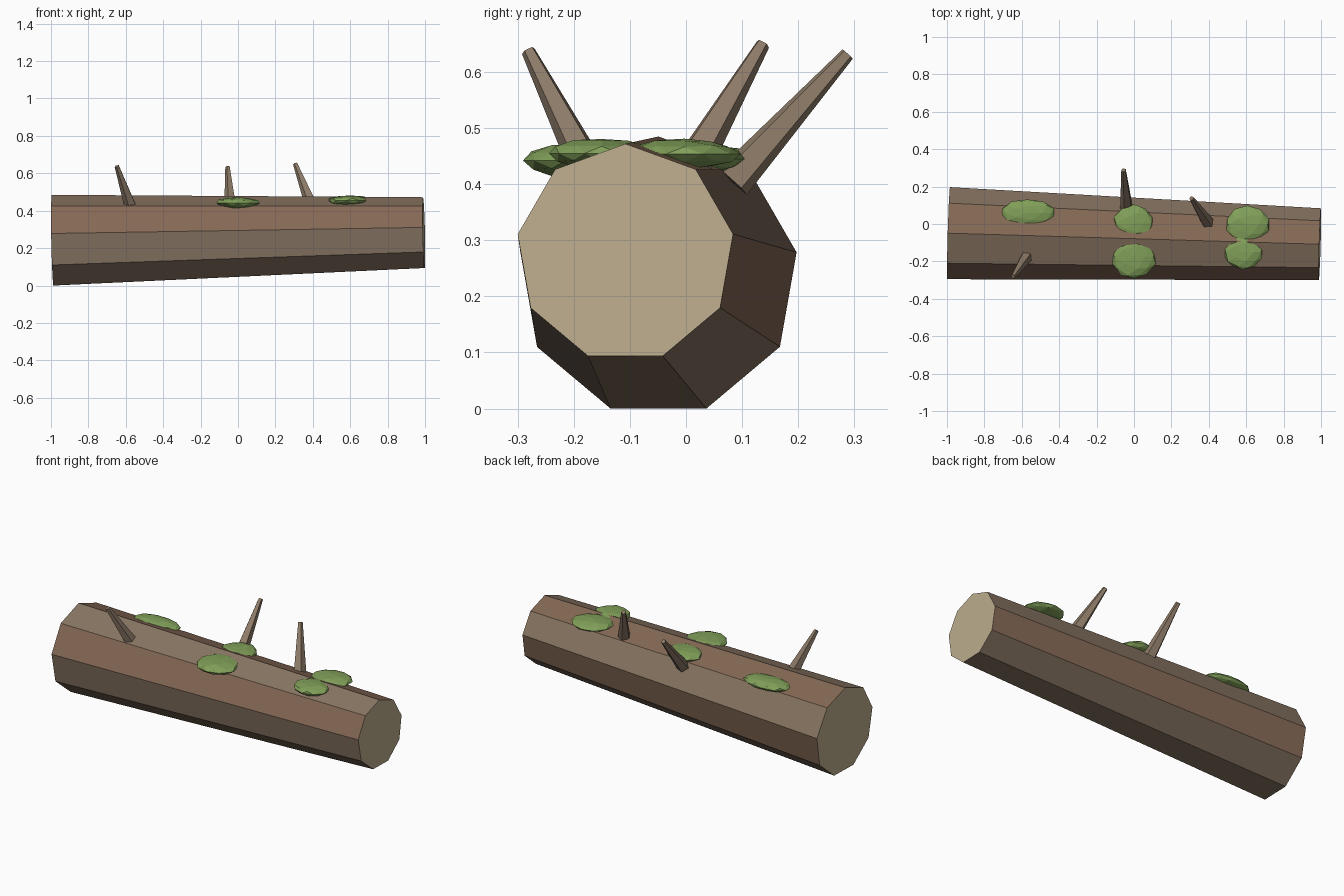
import bpy, bmesh, math, random
from mathutils import Vector

if "Cube" in bpy.data.objects:
    bpy.data.objects.remove(bpy.data.objects["Cube"])

random.seed(4)


def material(name, rgb):
    m = bpy.data.materials.new(name)
    m.diffuse_color = (*rgb, 1)
    m.use_nodes = True
    m.node_tree.nodes["Principled BSDF"].inputs["Base Color"].default_value = m.diffuse_color
    return m


bark = material("bark", (0.25, 0.18, 0.125))
red_bark = material("red_bark", (0.23, 0.14, 0.09))
cut_wood = material("cut_wood", (0.51, 0.42, 0.27))
twig = material("twig", (0.27, 0.20, 0.14))
moss = material("moss", (0.22, 0.35, 0.10))


def finish(bm, name, mats):
    bmesh.ops.recalc_face_normals(bm, faces=bm.faces)
    me = bpy.data.meshes.new(name)
    bm.to_mesh(me)
    bm.free()
    for m in mats:
        me.materials.append(m)
    ob = bpy.data.objects.new(name, me)
    bpy.context.collection.objects.link(ob)
    return ob


def tapered(name, a, b, ra, rb, sides, mats, side_mat=lambda i: 0, cap_mat=0):
    """Flat-sided tapered cylinder from a to b, first vertex pointing up."""
    a, b = Vector(a), Vector(b)
    d = (b - a).normalized()
    u = Vector((0, 1, 0))
    u = (u - u.dot(d) * d).normalized()
    v = d.cross(u)
    bm = bmesh.new()
    rings = []
    for c, r in ((a, ra), (b, rb)):
        ring = []
        for i in range(sides):
            t = math.pi / 2 + 2 * math.pi * i / sides
            ring.append(bm.verts.new(c + r * (math.cos(t) * u + math.sin(t) * v)))
        rings.append(ring)
    for i in range(sides):
        j = (i + 1) % sides
        f = bm.faces.new((rings[0][i], rings[0][j], rings[1][j], rings[1][i]))
        f.material_index = side_mat(i)
    for ring in rings:
        bm.faces.new(ring).material_index = cap_mat
    return finish(bm, name, mats)


# Nine-sided trunk with some redder bark strips and pale cut ends
tapered("log", (-0.991, -0.049, 0.235), (0.994, -0.108, 0.277), 0.25, 0.195, 9,
        [bark, red_bark, cut_wood],
        side_mat=lambda i: 1 if i in (1, 6, 8) else 0, cap_mat=2)

# Broken branch stubs: base, tip
stubs = [
    ((-0.567, -0.163, 0.405), (-0.647, -0.281, 0.638)),
    ((0.395, 0.005, 0.425), (0.307, 0.137, 0.65)),
    ((-0.038, 0.083, 0.405), (-0.055, 0.288, 0.632)),
]
for n, (a, b) in enumerate(stubs, 1):
    tapered(f"branch_stub_{n}", a, b, 0.036, 0.013, 5, [twig])

# Flattened moss clumps: centre, radii
clumps = [
    ((-0.57, 0.06, 0.44), (0.145, 0.075, 0.028)),
    ((0.0, -0.175, 0.442), (0.118, 0.122, 0.031)),
    ((0.0, 0.005, 0.445), (0.108, 0.10, 0.03)),
    ((0.607, -0.003, 0.454), (0.115, 0.10, 0.027)),
    ((0.582, -0.15, 0.455), (0.105, 0.095, 0.027)),
]
for n, (c, r) in enumerate(clumps, 1):
    bm = bmesh.new()
    bmesh.ops.create_icosphere(bm, subdivisions=2, radius=1)
    for p in bm.verts:
        k = random.uniform(0.94, 1.05)
        p.co = Vector(c) + Vector([p.co[i] * r[i] * k for i in range(3)])
    finish(bm, f"moss_clump_{n}", [moss])
